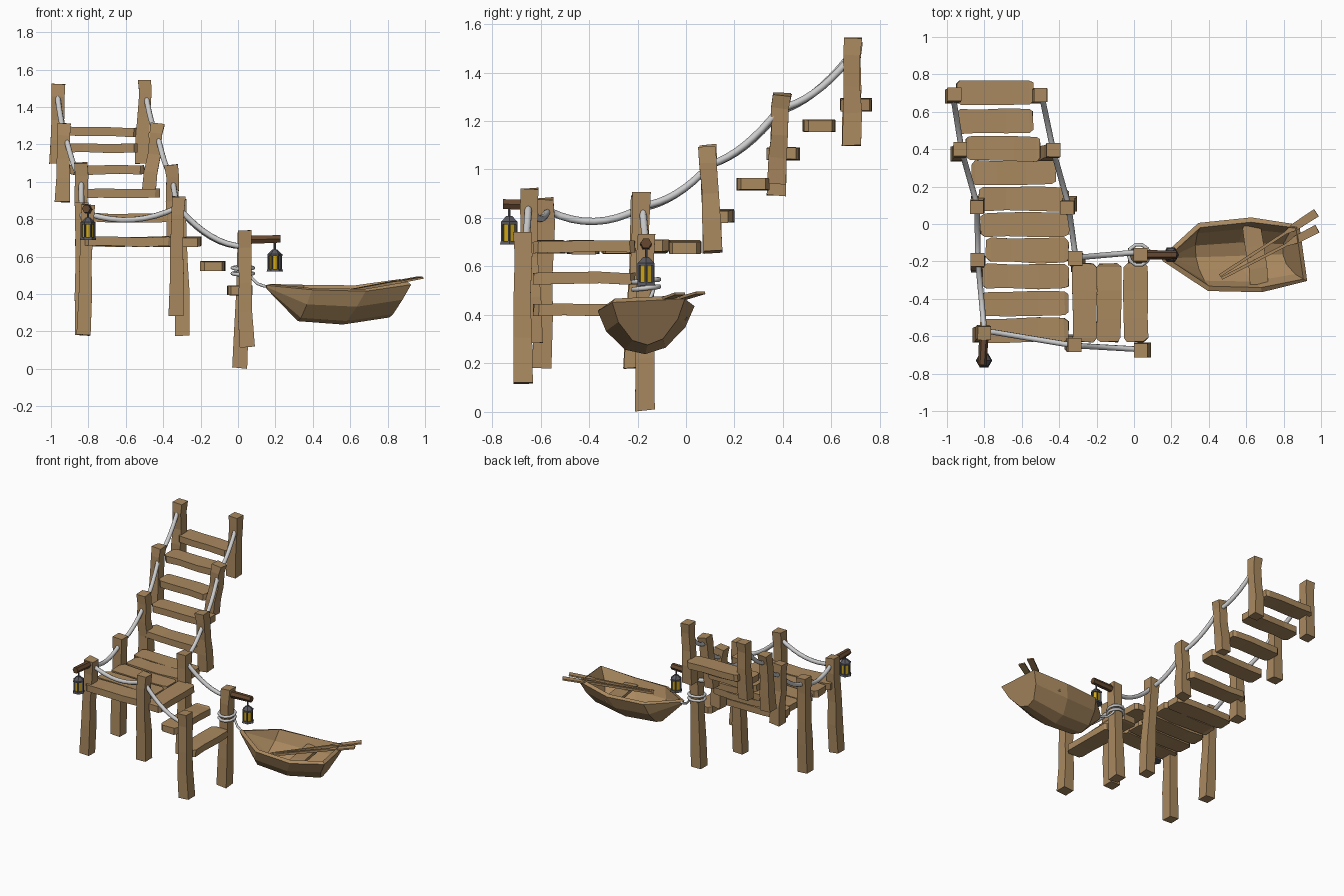
import bpy, bmesh, math, random
from mathutils import Vector as V

if "Cube" in bpy.data.objects:
    bpy.data.objects.remove(bpy.data.objects["Cube"])

random.seed(4)


def mat(name, c):
    m = bpy.data.materials.new(name)
    m.diffuse_color = (*c, 1)
    m.use_nodes = True
    m.node_tree.nodes["Principled BSDF"].inputs["Base Color"].default_value = m.diffuse_color
    return m


WOOD = mat("wood", (0.40, 0.25, 0.115))
DARK = mat("dark_wood", (0.13, 0.065, 0.03))
IRON = mat("iron", (0.10, 0.10, 0.115))
GLOW = mat("lantern_glass", (0.65, 0.40, 0.01))


def jit(a):
    return random.uniform(-a, a)


def loft(name, rings, m, caps=(True, True), closed=True):
    """Skin a list of equal-length point rings."""
    bm = bmesh.new()
    vs = [[bm.verts.new(p) for p in r] for r in rings]
    n = len(rings[0])
    for a, b in zip(vs, vs[1:]):
        for i in range(n if closed else n - 1):
            j = (i + 1) % n
            bm.faces.new((a[i], a[j], b[j], b[i]))
    if caps[0]:
        bm.faces.new(vs[0][::-1])
    if caps[1]:
        bm.faces.new(vs[-1])
    bmesh.ops.remove_doubles(bm, verts=bm.verts, dist=0.0005)
    bmesh.ops.recalc_face_normals(bm, faces=bm.faces)
    me = bpy.data.meshes.new(name)
    bm.to_mesh(me)
    bm.free()
    ob = bpy.data.objects.new(name, me)
    bpy.context.collection.objects.link(ob)
    if m:
        me.materials.append(m)
    return ob


def bar(name, a, b, m, profile, side, wobble=0.0):
    """Rectangular timber from a to b; profile = (t, width, thickness)."""
    a, b = V(a), V(b)
    d = (b - a).normalized()
    s = V(side)
    s = (s - d * s.dot(d)).normalized()
    u = d.cross(s)
    rings = []
    for t, w, h in profile:
        c = a.lerp(b, t) + s * jit(wobble) + u * jit(wobble)
        w, h = w * (1 + jit(wobble * 9)), h * (1 + jit(wobble * 9))
        rings.append([c + s * x * w / 2 + u * y * h / 2 + d * jit(wobble)
                      for x, y in ((-1, -1), (1, -1), (1, 1), (-1, 1))])
    return loft(name, rings, m)


def tube(name, a, b, r1, r2, m, n=6):
    """Straight faceted rod or cone."""
    a, b = V(a), V(b)
    q = (b - a).to_track_quat('Z', 'Y')
    return loft(name, [[p + q @ V((r * math.cos(i * math.tau / n), r * math.sin(i * math.tau / n), 0))
                        for i in range(n)] for p, r in ((a, r1), (b, r2))], m)


def rope(name, pts, r=0.015, cyclic=False):
    cu = bpy.data.curves.new(name, 'CURVE')
    cu.dimensions = '3D'
    cu.bevel_depth, cu.bevel_resolution, cu.use_fill_caps = r, 2, True
    sp = cu.splines.new('POLY')
    sp.points.add(len(pts) - 1)
    for p, c in zip(sp.points, pts):
        p.co = (*c, 1)
    sp.use_cyclic_u = cyclic
    ob = bpy.data.objects.new(name, cu)
    bpy.context.collection.objects.link(ob)


# Posts: bottom point, top point
posts = {
    "upper_left": ((-.968, .685, 1.10), (-.965, .69, 1.52)),
    "upper_right": ((-.512, .685, 1.10), (-.497, .69, 1.54)),
    "middle_left": ((-.935, .375, .89), (-.927, .395, 1.31)),
    "middle_right": ((-.475, .375, .94), (-.433, .395, 1.31)),
    "lower_left": ((-.835, .113, .66), (-.84, .09, 1.10)),
    "lower_right": ((-.34, .113, .66), (-.355, .09, 1.09)),
    "deck_back_left": ((-.83, -.22, .18), (-.84, -.19, .89)),
    "deck_back_right": ((-.295, -.22, .18), (-.312, -.185, .905)),
    "deck_front_left": ((-.825, -.59, .18), (-.80, -.58, .88)),
    "deck_front_right": ((-.33, -.635, .28), (-.32, -.65, .92)),
    "shore_front": ((.045, -.675, .115), (.032, -.675, .74)),
    "shore_back": ((.012, -.165, .005), (.032, -.165, .73)),
}
for k, (a, b) in posts.items():
    w = .078
    bar(k + "_post", a, b, WOOD, [(0, w, w), (.3, w * .95, w), (.55, w * .85, w * .88),
                                  (.85, w * .88, w * .9), (1, w * .95, w * .95)], (1, 0, 0), .005)

# Planks: chamfered ends, slightly uneven
PLANK = [(0, .7, 1), (.05, 1, 1), (.3, .98, 1), (.65, 1.02, 1), (.95, 1, 1), (1, .75, 1)]


def plank(name, a, b, w, t=.048):
    side = (0, 1, 0) if abs(b[0] - a[0]) > abs(b[1] - a[1]) else (1, 0, 0)
    bar(name, a, b, WOOD, [(s, w * f, t * g) for s, f, g in PLANK], side, .004)


across = [(-.82, -.35, -.57, .68), (-.82, -.35, -.43, .68), (-.81, -.35, -.28, .68),
          (-.79, -.35, -.135, .68), (-.82, -.35, -.003, .68), (-.83, -.35, .135, .81),
          (-.87, -.42, .275, .935), (-.90, -.50, .405, 1.065), (-.95, -.54, .545, 1.18),
          (-.95, -.54, .705, 1.27)]
for i, (x0, x1, y, z) in enumerate(across):
    plank("deck_plank" if i < 5 else "stair_step", (x0, y, z), (x1, y + jit(.008), z + jit(.006)), .13)
for x, z in ((-.265, .68), (-.135, .55), (.01, .42)):
    plank("side_step", (x, -.63, z), (x, -.21, z), .13)

# Sagging rope rails between posts
rails = [
    [(-.965, .67, 1.46), (-.92, .385, 1.24), (-.838, .10, 1.02), (-.835, -.19, .84), (-.80, -.57, .83),
     (-.32, -.65, .865), (.03, -.67, .655)],
    [(-.49, .67, 1.45), (-.43, .385, 1.25), (-.35, .10, 1.02), (-.312, -.18, .85), (.03, -.15, .655)],
]
for pts in rails:
    path = []
    for a, b in zip(pts, pts[1:]):
        sag = .05 if b[1] < -.3 or b[0] > 0 else .035
        for i in range(8):
            t = i / 8
            path.append(V(a).lerp(V(b), t) - V((0, 0, sag * 4 * t * (1 - t))))
    rope("rope_rail", path + [V(pts[-1])])

# Mooring rope coiled on the post and led to the bow
for z in (.51, .54):
    rope("mooring_coil", [(.026 + .056 * math.cos(a), -.165 + .056 * math.sin(a), z + .006 * math.sin(a))
                          for a in (i * math.tau / 10 for i in range(10))], .01, True)
rope("mooring_rope", [(.055, -.13, .52), (.075, -.14, .485), (.105, -.155, .455), (.14, -.165, .442),
                      (.18, -.175, .44)], .008)


# Lanterns on short brackets
def lantern(x, y, z, a, b):
    tube("lantern_bracket", a, b, .026, .023, DARK)
    tube("lantern_hook", (x, y, z + .10), (x, y, a[2] - .01), .006, .006, IRON)
    tube("lantern_base", (x, y, z), (x, y, z + .014), .044, .040, IRON)
    tube("lantern_light", (x, y, z + .014), (x, y, z + .085), .029, .029, GLOW)
    tube("lantern_rim", (x, y, z + .083), (x, y, z + .094), .040, .040, IRON)
    tube("lantern_cap", (x, y, z + .094), (x, y, z + .118), .038, .014, IRON)
    for i in range(6):
        c, s = .033 * math.cos(i * math.tau / 6), .033 * math.sin(i * math.tau / 6)
        tube("lantern_bar", (x + c, y + s, z + .01), (x + c, y + s, z + .086), .006, .006, IRON, 4)


lantern(-.802, -.73, .69, (-.80, -.56, .85), (-.812, -.755, .857))
lantern(.197, -.165, .52, (.04, -.165, .69), (.228, -.165, .695))


# Rowing boat: stations = sheer x, keel x, half width, sheer z, keel z
def boat_pt(x, dy, z):
    return V((x - .14 * dy, -.185 + .04 * (x - .15) + dy, z + .05 * dy))


stations = [(.15, .155, .012, .447, .425), (.37, .32, .182, .432, .255),
            (.655, .56, .20, .425, .237), (.905, .81, .15, .458, .275)]
hull_rings = []
for xs, xk, w, zs, zk in stations:
    hull_rings.append([boat_pt(xs + (xk - xs) * d, w * s, zs + (zk - zs) * d) for s, d in
                       ((-1, 0), (-.82, .45), (-.42, .88), (0, 1), (.42, .88), (.82, .45), (1, 0))])
hull = loft("boat_hull", hull_rings, WOOD, (True, True), False)
mod = hull.modifiers.new("thickness", 'SOLIDIFY')
mod.thickness = .028
# make sure the open shell points outward so thickness grows inward
bm = bmesh.new()
bm.from_mesh(hull.data)
low = min(bm.faces, key=lambda f: f.calc_center_median().z)
if low.normal.z > 0:
    bmesh.ops.reverse_faces(bm, faces=bm.faces)
bm.to_mesh(hull.data)
bm.free()
mod.offset = -1

plank("boat_seat", boat_pt(.65, -.17, .385), boat_pt(.65, .165, .385), .10, .022)

# Oars resting over the stern
for a, b in (((.46, -.275, .392), (.975, .06, .49)), ((.47, -.29, .392), (.98, -.025, .487))):
    bar("oar", a, b, WOOD, [(0, .016, .016), (.68, .016, .016), (.78, .042, .012), (1, .046, .01)],
        (-.5, .85, 0))
